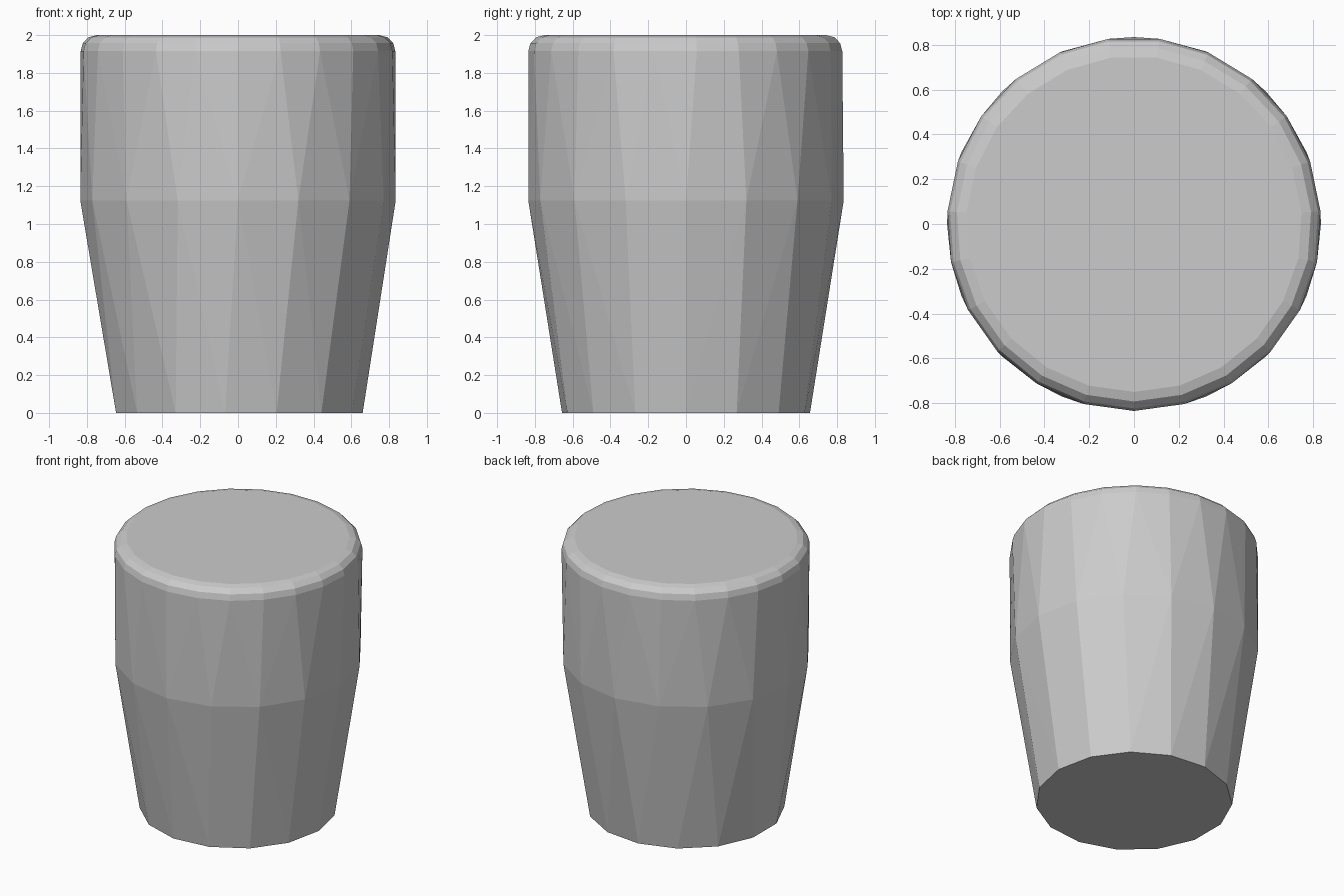
import bpy, bmesh
from math import sin, cos, pi, radians

if "Cube" in bpy.data.objects:
    bpy.data.objects.remove(bpy.data.objects["Cube"])

bm = bmesh.new()


def ring(n, r, z, start):
    """Ring of n vertices, as (angle, vertex) pairs."""
    angles = [start + 2 * pi * i / n for i in range(n)]
    return [(a, bm.verts.new((r * cos(a), r * sin(a), z))) for a in angles]


def stitch(lo, hi):
    """Join two rings of any counts with quads or triangles, by angle."""
    def at(rg, i):
        return rg[i % len(rg)][0] + 2 * pi * (i // len(rg)), rg[i % len(rg)][1]
    i = j = 0
    while i < len(lo) or j < len(hi):
        a, b = at(lo, i), at(hi, j)
        a2, b2 = at(lo, i + 1), at(hi, j + 1)
        if len(lo) == len(hi):
            bm.faces.new((a[1], a2[1], b2[1], b[1]))
            i, j = i + 1, j + 1
        elif j >= len(hi) or (i < len(lo) and a2[0] + a[0] <= b2[0] + b[0]):
            bm.faces.new((a[1], a2[1], b[1]))
            i += 1
        else:
            bm.faces.new((a[1], b2[1], b[1]))
            j += 1


# Tapered lower body, straight upper body, rounded rim
front = radians(-90)
fillet = 0.085
rings = [ring(15, 0.66, 0, 4 * radians(-24)),
         ring(16, 0.835, 1.125, front)]
for deg in (90, 60, 30, 0):
    t = radians(deg)
    rings.append(ring(23, 0.75 + fillet * sin(t), 2 - fillet * (1 - cos(t)), front))
for lo, hi in zip(rings, rings[1:]):
    stitch(lo, hi)

# Flat bottom and top
bm.faces.new([v for _, v in reversed(rings[0])])
bm.faces.new([v for _, v in rings[-1]])
bmesh.ops.recalc_face_normals(bm, faces=bm.faces[:])

mesh = bpy.data.meshes.new("tapered_knob")
bm.to_mesh(mesh)
bm.free()
bpy.context.collection.objects.link(bpy.data.objects.new("tapered_knob", mesh))
